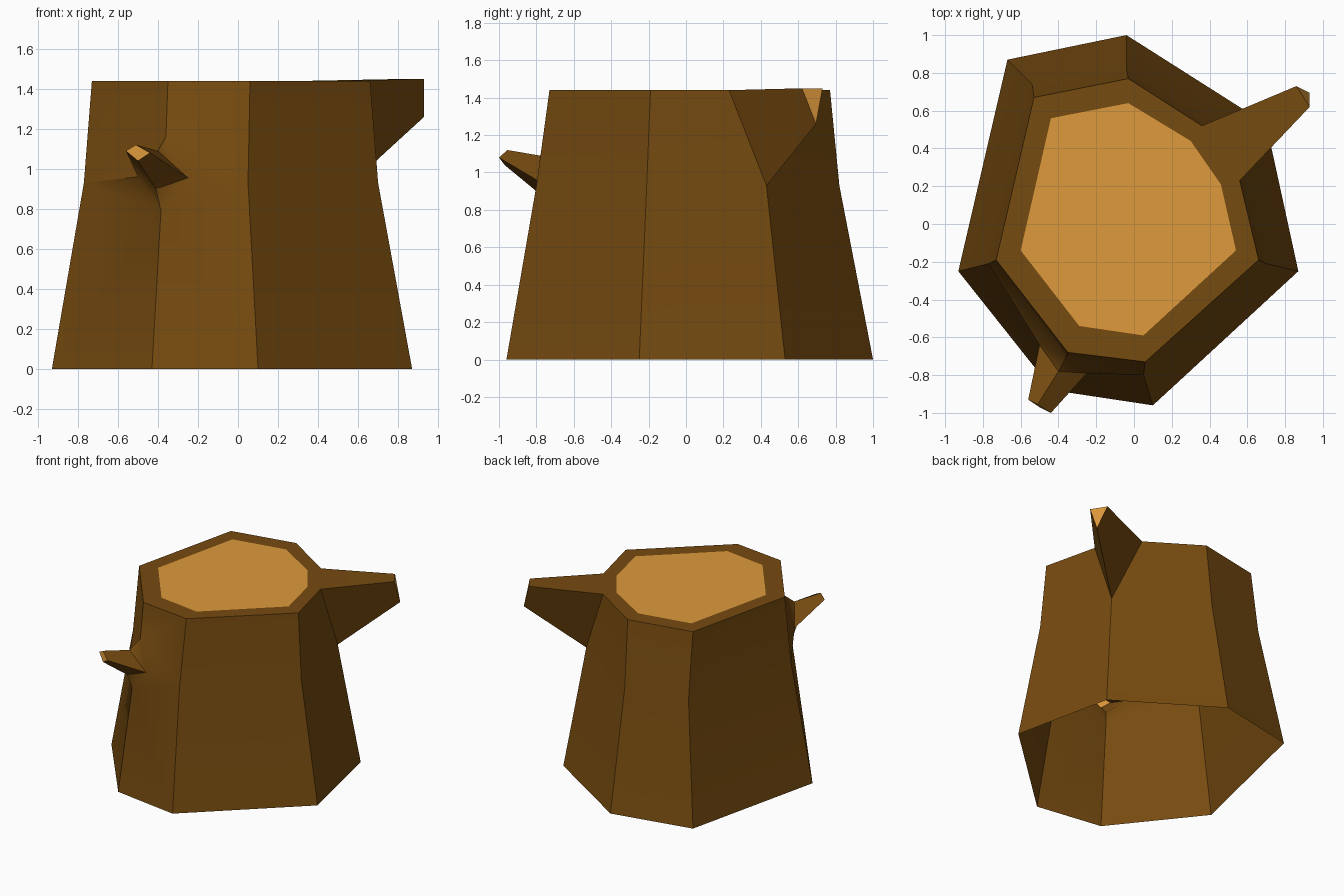
import bpy, bmesh

if "Cube" in bpy.data.objects:
    bpy.data.objects.remove(bpy.data.objects["Cube"], do_unlink=True)


def make_material(name, rgb):
    m = bpy.data.materials.new(name)
    m.use_nodes = True
    m.diffuse_color = (*rgb, 1)
    m.node_tree.nodes["Principled BSDF"].inputs["Base Color"].default_value = (*rgb, 1)
    return m


bark = make_material("bark brown", (0.181, 0.070, 0.005))
wood = make_material("cut wood", (0.730, 0.319, 0.045))
BARK, WOOD = 0, 1
MID, TOP = 0.93, 1.44

bm = bmesh.new()


def ring(points, z):
    return [bm.verts.new((x, y, z)) for x, y in points]


def face(*verts, mat=BARK):
    f = bm.faces.new(verts)
    f.material_index = mat
    return f


def bridge(a, b):
    """Close a band of quads between two rings of equal length."""
    for i in range(len(a)):
        j = (i + 1) % len(a)
        face(a[i], a[j], b[j], b[i])


# Trunk rings, counter-clockwise from the front seam where the knot grows
base = ring([(-.43, -.88), (.10, -.96), (.87, -.25), (.70, .53),
             (-.04, 1.0), (-.67, .87), (-.93, -.25)], 0)
mid = ring([(.05, -.80), (.70, -.21), (.57, .43),
            (-.04, .82), (-.54, .74), (-.77, -.21)], MID)
rim = ring([(-.35, -.68), (.06, -.73), (.66, -.19), (.56, .23), (.36, .52),
            (-.03, .77), (-.53, .67), (-.73, -.19)], TOP)
cut = ring([(-.29, -.54), (.05, -.59), (.54, -.14), (.46, .21), (.30, .44),
            (-.03, .64), (-.44, .56), (-.60, -.14)], TOP)

# Plain trunk walls, with the upper back-left seam split for the branch
upper = rim[1:3] + [None] + rim[5:]
for i in range(5):
    face(base[i + 1], base[i + 2], mid[i + 1], mid[i])
    lower_left = rim[4] if i == 2 else upper[i]
    lower_right = rim[3] if i == 1 else upper[i + 1]
    face(mid[i], mid[i + 1], lower_right, lower_left)

# Top: bark rim around the cut wood
bridge(rim, cut)
face(*cut, mat=WOOD)

# Large branch: three-sided, tapering out of the split seam
branch_root = [mid[2], rim[4], rim[3]]
branch_tip = [bm.verts.new(p) for p in
              ((.93, .695, 1.26), (.86, .73, 1.45), (.93, .62, 1.45))]
bridge(branch_root, branch_tip)
face(*branch_tip, mat=WOOD)

# Small knot branch: four-sided, rising from a flared opening on the front seam
flare_top = bm.verts.new((-.36, -.705, 1.16))
flare_low = bm.verts.new((-.385, -.77, .79))
knot_root = [bm.verts.new(p) for p in          # top, right, bottom, left
             ((-.40, -.78, 1.09), (-.25, -.79, .955),
              (-.41, -.80, .90), (-.50, -.64, .96))]
knot_tip = [bm.verts.new(p) for p in
            ((-.51, -.955, 1.12), (-.44, -1.0, 1.08),
             (-.50, -.97, 1.04), (-.56, -.93, 1.09))]
bridge(knot_root, knot_tip)
face(*knot_tip, mat=WOOD)

# Walls on both sides of the knot
for side, mid_v, base_v, rim_v in ((knot_root[1], mid[0], base[1], rim[1]),
                                   (knot_root[3], mid[5], base[6], rim[7])):
    face(flare_top, knot_root[0], side)
    face(flare_low, knot_root[2], side)
    face(flare_top, side, mid_v)
    face(flare_low, side, mid_v)
    face(flare_top, mid_v, rim_v, rim[0])
    face(flare_low, mid_v, base_v, base[0])

# Point every face outward; the underside stays open
bmesh.ops.recalc_face_normals(bm, faces=bm.faces[:])
bm.normal_update()
top_face = next(f for f in bm.faces if f.material_index == WOOD and len(f.verts) == 8)
if top_face.normal.z < 0:
    bmesh.ops.reverse_faces(bm, faces=bm.faces[:])

mesh = bpy.data.meshes.new("tree_stump")
bm.to_mesh(mesh)
bm.free()
mesh.materials.append(bark)
mesh.materials.append(wood)
stump = bpy.data.objects.new("tree_stump", mesh)
bpy.context.collection.objects.link(stump)

# Soft shading along the walls, crisp seams
bpy.ops.object.select_all(action="DESELECT")
stump.select_set(True)
bpy.context.view_layer.objects.active = stump
bpy.ops.object.shade_smooth_by_angle(angle=0.52)
